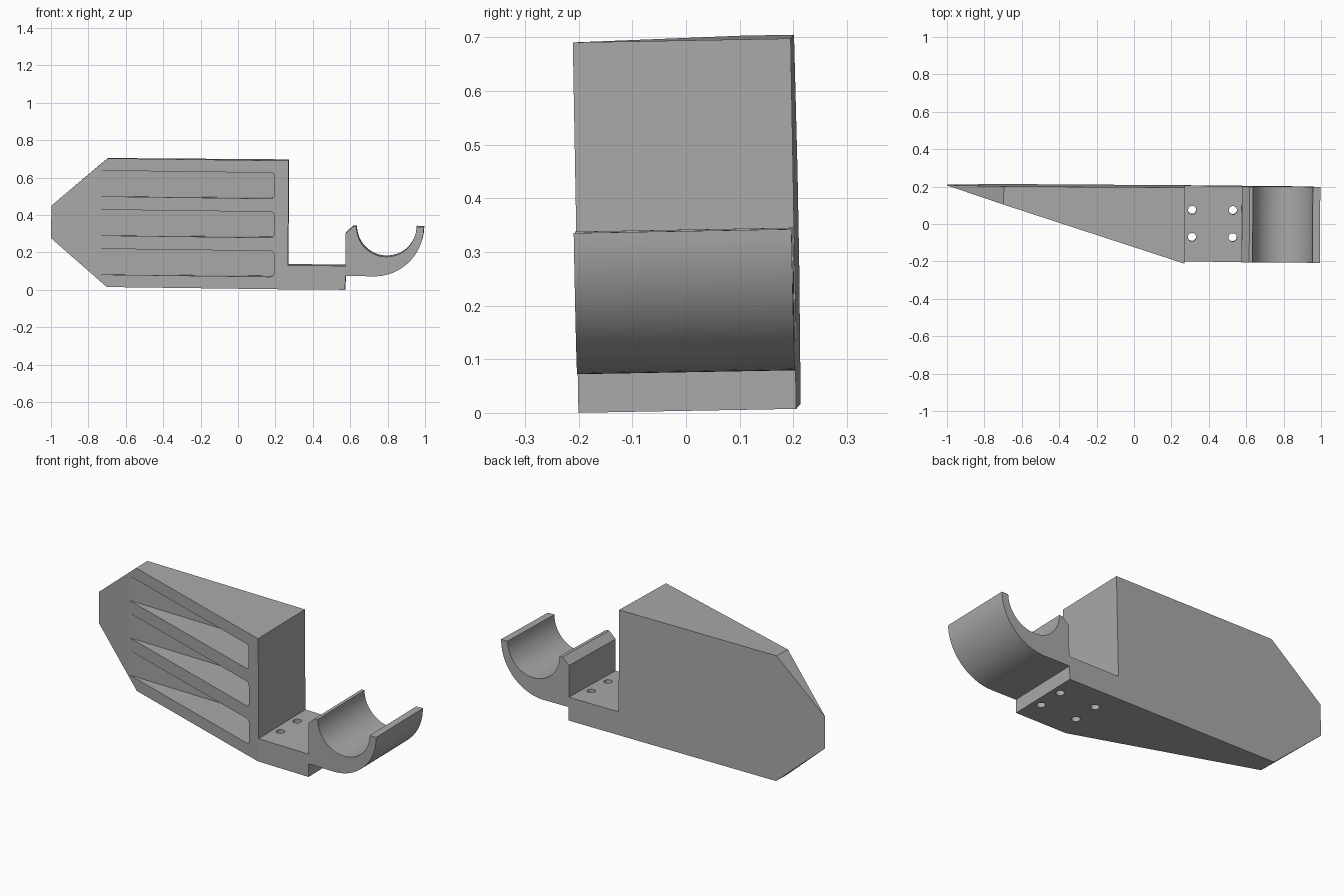
import bpy, bmesh, math
from mathutils import Vector

if "Cube" in bpy.data.objects:
    bpy.data.objects.remove(bpy.data.objects["Cube"])

grey = bpy.data.materials.new("plain grey")
grey.use_nodes = True
grey.diffuse_color = (0.4, 0.4, 0.4, 1)
grey.node_tree.nodes["Principled BSDF"].inputs["Base Color"].default_value = (0.4, 0.4, 0.4, 1)

HALF = 0.203      # half depth
MID = 0.352       # middle height of the wedge
SLANT_X = 0.265   # where the slanted front begins


def arc(cx, cz, r, start, end, steps):
    angles = [math.radians(start + (end - start) * i / steps) for i in range(steps + 1)]
    return [(cx + r * math.cos(a), cz + r * math.sin(a)) for a in angles]


def extrude_profile(name, points, y0, y1, slant=False):
    """Extrude an x-z outline along y, heights measured from MID."""
    bm = bmesh.new()
    face = bm.faces.new([bm.verts.new((x, y0, z - MID)) for x, z in points])
    new = bmesh.ops.extrude_face_region(bm, geom=[face])["geom"]
    bmesh.ops.translate(bm, vec=(0, y1 - y0, 0),
                        verts=[v for v in new if isinstance(v, bmesh.types.BMVert)])
    if slant:
        # slice the front so it tapers to a thin edge at the tip
        run, rise = SLANT_X + 1, 2 * HALF - 0.002
        cut = bmesh.ops.bisect_plane(bm, geom=bm.verts[:] + bm.edges[:] + bm.faces[:],
                                     plane_co=(SLANT_X, -HALF, 0),
                                     plane_no=Vector((-rise, -run, 0)).normalized(),
                                     clear_outer=True)["geom_cut"]
        bmesh.ops.holes_fill(bm, edges=[e for e in cut if isinstance(e, bmesh.types.BMEdge)])
    bmesh.ops.recalc_face_normals(bm, faces=bm.faces)
    mesh = bpy.data.meshes.new(name)
    bm.to_mesh(mesh)
    bm.free()
    obj = bpy.data.objects.new(name, mesh)
    bpy.context.collection.objects.link(obj)
    return obj


def carve(target, cutter):
    cutter.hide_render = True
    mod = target.modifiers.new("carve", "BOOLEAN")
    mod.operation, mod.solver, mod.object = "DIFFERENCE", "EXACT", cutter
    bpy.context.view_layer.objects.active = target
    bpy.ops.object.modifier_apply(modifier=mod.name)
    bpy.data.objects.remove(cutter)


# Outline: pointed wedge, low mounting ledge, open pipe cradle
wedge = [(0.27, 0.136), (0.27, 0.696), (-0.7, 0.696), (-1, MID + 0.087),
         (-1, MID - 0.087), (-0.7, 0.008)]
ledge = [(0.577, 0.008), (0.577, 0.082)]
cradle = (arc(0.73, 0.346, 0.265, -90, 0, 20)
          + arc(0.795, 0.346, 0.16, 0, -180, 36)
          + [(0.617, 0.346), (0.577, 0.31), (0.577, 0.136)])
bracket = extrude_profile("cradle_bracket", wedge + ledge + cradle, -HALF, HALF, slant=True)
bracket.data.materials.append(grey)

# Three flat-bottomed pockets in the slanted front
for i in (-1, 0, 1):
    z, half, r = MID + 0.209 * i, 0.069, 0.02
    outline = ([(-0.9, z - half)] + arc(0.195 - r, z - half + r, r, -90, 0, 8)
               + arc(0.195 - r, z + half - r, r, 0, 90, 8) + [(-0.9, z + half)])
    carve(bracket, extrude_profile("pocket_cutter", outline, -0.4, 0.123))

# Four screw holes through the ledge
for x in (0.312, 0.53):
    for y in (-0.072, 0.073):
        bpy.ops.mesh.primitive_cylinder_add(vertices=32, radius=0.022, depth=0.2,
                                            location=(x, y, 0.072 - MID))
        carve(bracket, bpy.context.object)

# Smooth curved walls, slight resting tilt
bpy.ops.object.select_all(action="DESELECT")
bracket.select_set(True)
bpy.context.view_layer.objects.active = bracket
bpy.ops.object.shade_smooth_by_angle(angle=math.radians(14))
bracket.location.z = MID
bracket.rotation_euler = (0.018, 0.0073, -0.0065)
